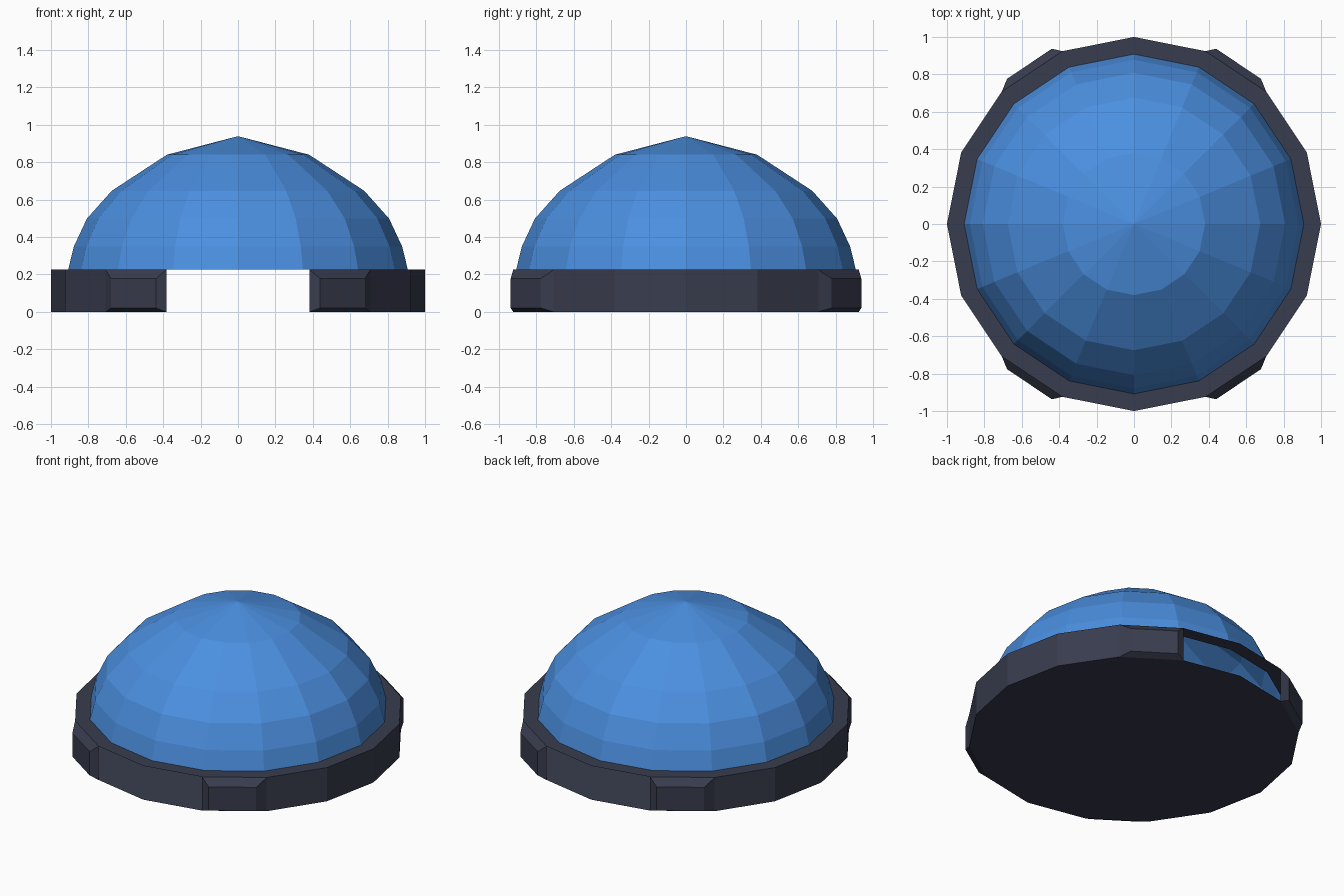
import bpy, bmesh, math
from mathutils import Vector

if "Cube" in bpy.data.objects:
    bpy.data.objects.remove(bpy.data.objects["Cube"])

N = 16          # sides of every ring
TOP = 0.225     # height of the base


def material(name, color):
    m = bpy.data.materials.new(name)
    m.diffuse_color = color
    m.use_nodes = True
    m.node_tree.nodes["Principled BSDF"].inputs["Base Color"].default_value = m.diffuse_color
    return m


def make(name, bm, mat):
    bmesh.ops.remove_doubles(bm, verts=bm.verts, dist=1e-4)
    me = bpy.data.meshes.new(name)
    bm.to_mesh(me)
    bm.free()
    me.materials.append(mat)
    bpy.context.collection.objects.link(bpy.data.objects.new(name, me))


def pt(i, r, z):
    a = 2 * math.pi * (i % N) / N
    return Vector((r * math.cos(a), r * math.sin(a), z))


def face(bm, pts):
    return bm.faces.new([bm.verts.new(p) for p in pts])


blue = material("dome_blue", (0.07, 0.275, 0.745, 1))
dark = material("base_dark", (0.04, 0.045, 0.075, 1))

# Dome: lathed open shell closed by a shallow cone
profile = [(0.908, TOP), (0.878, 0.348), (0.808, 0.498), (0.675, 0.647), (0.38, 0.84)]
bm = bmesh.new()
for i in range(N):
    for (r0, z0), (r1, z1) in zip(profile, profile[1:]):
        face(bm, [pt(i, r0, z0), pt(i + 1, r0, z0), pt(i + 1, r1, z1), pt(i, r1, z1)])
    r, z = profile[-1]
    face(bm, [pt(i, r, z), pt(i + 1, r, z), Vector((0, 0, 0.939))])
make("dome", bm, blue)

# Base ring: flat rim on top, outer walls with openings at front and back
OPEN = (3, 4, 11, 12)
PADS = {2: (0.16, 0.90), 10: (0.16, 0.90), 5: (0.10, 0.84), 13: (0.10, 0.84)}
bm = bmesh.new()
for i in range(N):
    face(bm, [pt(i, 0.908, TOP), pt(i, 1, TOP), pt(i + 1, 1, TOP), pt(i + 1, 0.908, TOP)])
    if i in OPEN:
        continue
    a, b = pt(i, 1, 0), pt(i + 1, 1, 0)
    up = Vector((0, 0, TOP))
    wall = [a, b, b + up, a + up]
    if i not in PADS:
        face(bm, wall)
        continue
    # Raised chamfered pad beside each opening
    out = (a + b).normalized() * 0.042
    s, e = (a.lerp(b, f) + out for f in PADS[i])
    lo, hi = Vector((0, 0, 0.02)), Vector((0, 0, 0.178))
    pad = [s + lo, e + lo, e + hi, s + hi]
    face(bm, pad)
    for k in range(4):
        n = (k + 1) % 4
        face(bm, [wall[k], wall[n], pad[n], pad[k]])
make("base_ring", bm, dark)

# Base plate: closed underside
bm = bmesh.new()
face(bm, [pt(-i, 1, 0) for i in range(N)])
make("base_plate", bm, dark)
